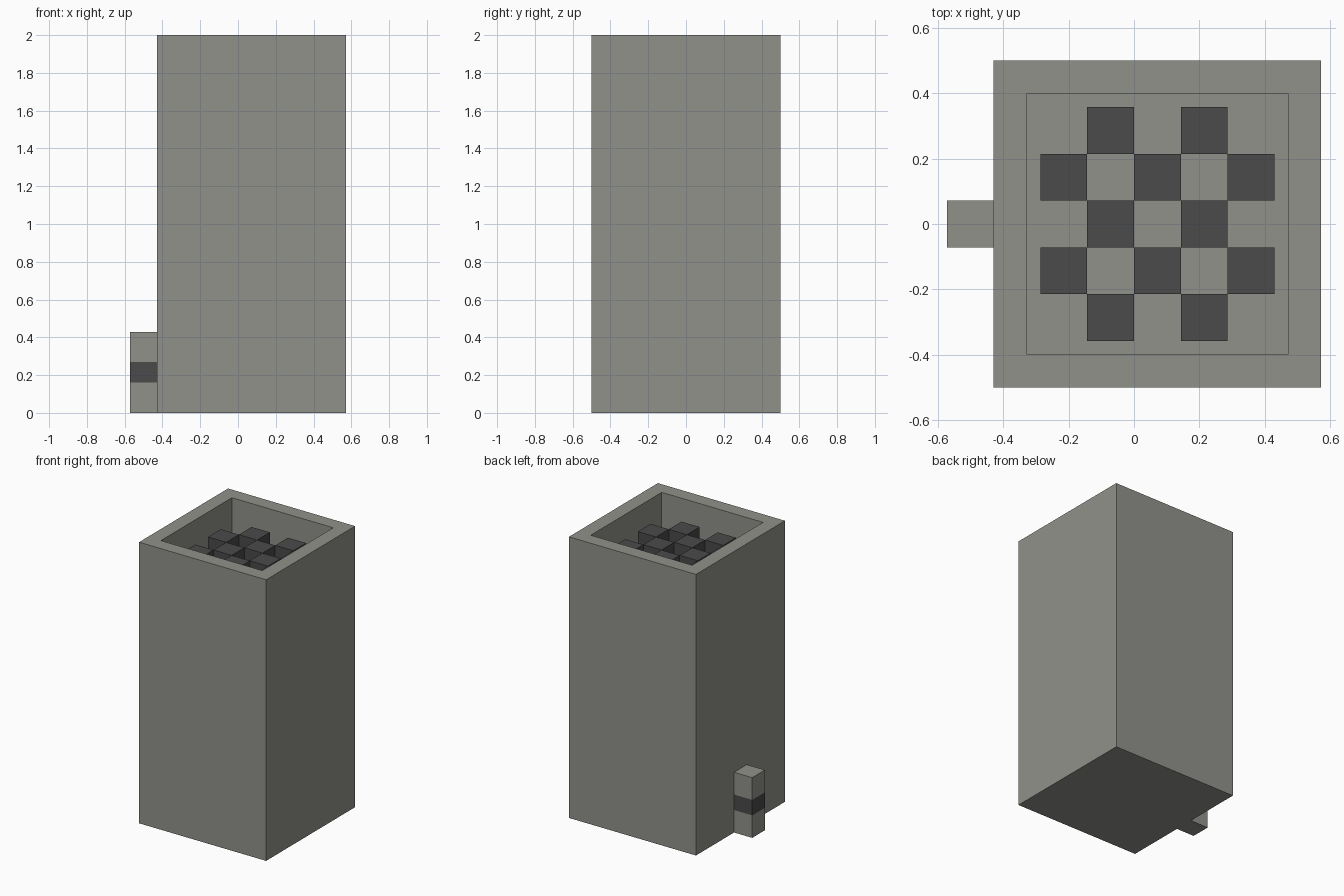
import bpy
import bmesh
from mathutils import Matrix, Vector

cube = bpy.data.objects.get("Cube")
if cube:
    bpy.data.objects.remove(cube, do_unlink=True)

U = 1 / 7            # block size
CENTRE_X = U / 2     # tower centre, offset to leave room for the post


def make_material(name, rgb):
    mat = bpy.data.materials.new(name)
    mat.use_nodes = True
    mat.diffuse_color = (*rgb, 1)
    mat.node_tree.nodes["Principled BSDF"].inputs["Base Color"].default_value = (*rgb, 1)
    return mat


stone = make_material("warm grey stone", (0.284, 0.284, 0.258))
charcoal = make_material("charcoal", (0.069, 0.069, 0.069))


def add_box(bm, low, high):
    low, high = Vector(low), Vector(high)
    matrix = Matrix.Translation((low + high) / 2) @ Matrix.Diagonal((*(high - low), 1))
    bmesh.ops.create_cube(bm, size=1, matrix=matrix)


def finish(bm, name, *materials):
    bmesh.ops.recalc_face_normals(bm, faces=bm.faces)
    mesh = bpy.data.meshes.new(name)
    bm.to_mesh(mesh)
    bm.free()
    for mat in materials:
        mesh.materials.append(mat)
    obj = bpy.data.objects.new(name, mesh)
    bpy.context.collection.objects.link(obj)
    return obj


# Tower with a square recess sunk into its top
bm = bmesh.new()
add_box(bm, (CENTRE_X - 0.5, -0.5, 0), (CENTRE_X + 0.5, 0.5, 2))
top = max(bm.faces, key=lambda f: f.calc_center_median().z)
bmesh.ops.inset_region(bm, faces=[top], thickness=U)
floor = bmesh.ops.extrude_discrete_faces(bm, faces=[top])["faces"][0]
bmesh.ops.translate(bm, verts=floor.verts, vec=(0, 0, -2 * U))
finish(bm, "tower", stone)

# Chequered dark blocks standing on the recess floor
bm = bmesh.new()
for i in range(5):
    for j in range(5):
        if (i + j) % 2:
            x, y = CENTRE_X + (i - 2.5) * U, (j - 2.5) * U
            add_box(bm, (x, y, 2 - 2 * U), (x + U, y + U, 2 - U))
finish(bm, "recess_blocks", charcoal)

# Small side post with a dark band cut into its faces
BAND_LOW, BAND_HIGH = 0.16, 0.27
bm = bmesh.new()
add_box(bm, (-4 * U, -U / 2, 0), (-3 * U, U / 2, 3 * U))
for z in (BAND_LOW, BAND_HIGH):
    bmesh.ops.bisect_plane(bm, geom=bm.verts[:] + bm.edges[:] + bm.faces[:],
                           plane_co=(0, 0, z), plane_no=(0, 0, 1))
for face in bm.faces:
    face.material_index = int(BAND_LOW < face.calc_center_median().z < BAND_HIGH)
finish(bm, "side_post", stone, charcoal)
